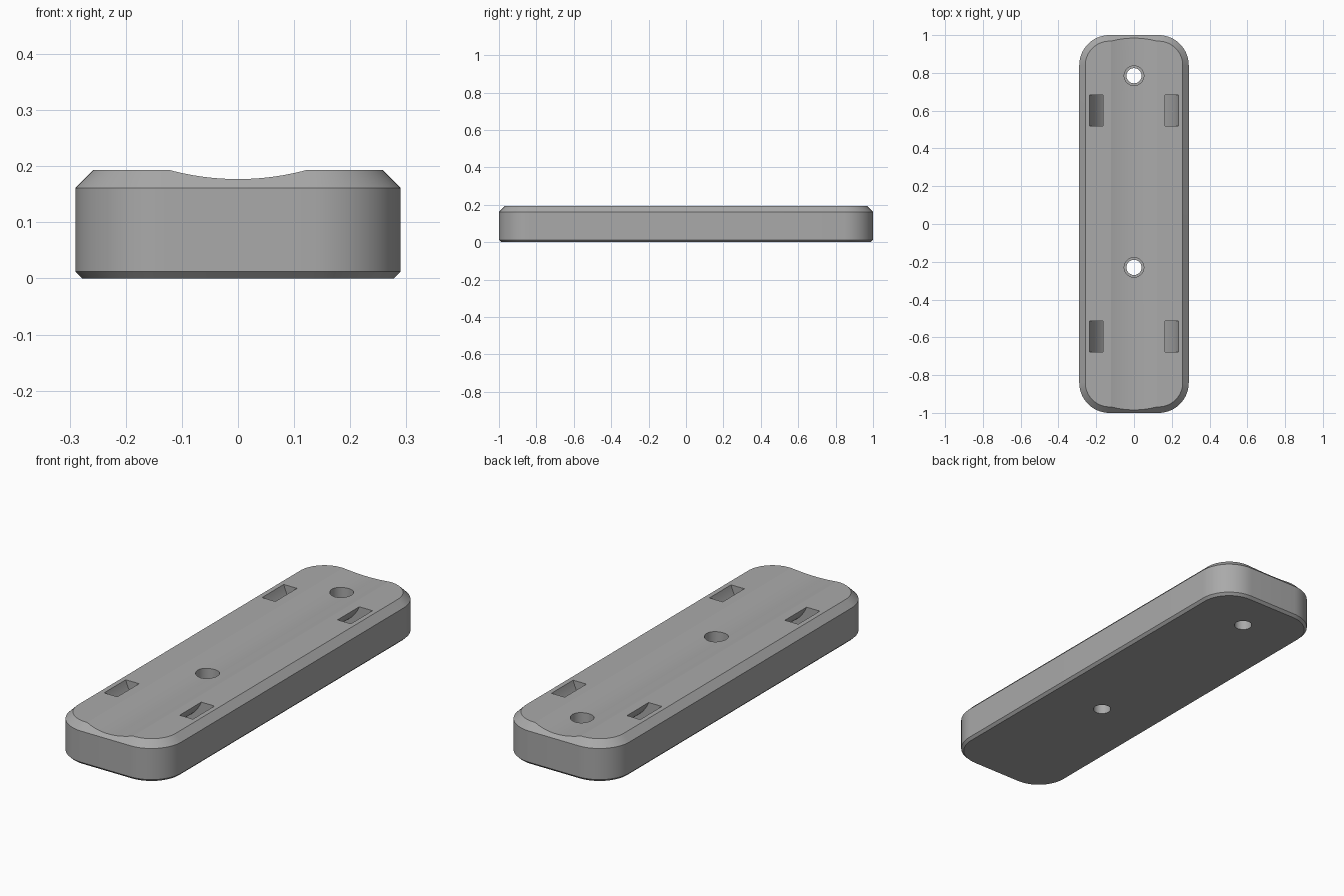
import bpy, bmesh, math

if "Cube" in bpy.data.objects:
    bpy.data.objects.remove(bpy.data.objects["Cube"], do_unlink=True)

HALF_W, HALF_L, HEIGHT, CORNER = 0.29, 1.0, 0.193, 0.16

grey = bpy.data.materials.new("plain grey")
grey.use_nodes = True
colour = (0.4, 0.4, 0.4, 1)
grey.diffuse_color = colour
grey.node_tree.nodes["Principled BSDF"].inputs["Base Color"].default_value = colour


def new_object(name, bm):
    bmesh.ops.recalc_face_normals(bm, faces=bm.faces)
    mesh = bpy.data.meshes.new(name)
    bm.to_mesh(mesh)
    bm.free()
    mesh.materials.append(grey)
    obj = bpy.data.objects.new(name, mesh)
    bpy.context.collection.objects.link(obj)
    return obj


def loft(name, rings, closed=False):
    """Skin matching rings of points; cap the ends or close into a loop."""
    bm = bmesh.new()
    loops = [[bm.verts.new(p) for p in ring] for ring in rings]
    pairs = list(zip(loops, loops[1:]))
    if closed:
        pairs.append((loops[-1], loops[0]))
    else:
        bm.faces.new(loops[0])
        bm.faces.new(loops[-1])
    for a, b in pairs:
        for i in range(len(a)):
            j = (i + 1) % len(a)
            bm.faces.new((a[i], a[j], b[j], b[i]))
    return new_object(name, bm)


def rounded_ring(inset, z, steps=16):
    r = CORNER - inset
    points = []
    for k, (sx, sy) in enumerate([(1, 1), (-1, 1), (-1, -1), (1, -1)]):
        for i in range(steps + 1):
            a = math.pi / 2 * (k + i / steps)
            points.append((sx * (HALF_W - CORNER) + r * math.cos(a),
                           sy * (HALF_L - CORNER) + r * math.sin(a), z))
    return points


def circle(radius, steps, y=0, z=0, flat=True):
    """Circle lying flat, or standing upright around the long axis."""
    angles = [2 * math.pi * i / steps for i in range(steps)]
    if flat:
        return [(radius * math.cos(a), y + radius * math.sin(a), z) for a in angles]
    return [(radius * math.cos(a), y, z + radius * math.sin(a)) for a in angles]


# Chamfered bar
body = loft("mounting_block", [rounded_ring(0.012, 0), rounded_ring(0, 0.012),
                               rounded_ring(0, HEIGHT - 0.032), rounded_ring(0.032, HEIGHT)])

# Shallow cradle groove along the top
R = 0.468
cutters = [loft("groove_cutter", [circle(R, 180, y, 0.177 + R, False) for y in (-1.2, 1.2)])]

# Counterbored screw holes
for y in (0.785, -0.23):
    cutters.append(loft("screw_hole_cutter", [circle(r, 48, y, z) for r, z in
                   ((0.04, -0.1), (0.04, 0.08), (0.052, 0.08), (0.052, 0.4))]))

# Curved strap channels that surface as a pair of slots
for y in (0.6, -0.595):
    a, b = y - 0.082, y + 0.082
    cutters.append(loft("strap_channel_cutter", [circle(r, 96, p, 0.26, False) for r, p in
                   ((0.178, a), (0.2445, a), (0.2445, b), (0.178, b))], closed=True))

bpy.context.view_layer.objects.active = body
for cutter in cutters:
    mod = body.modifiers.new(cutter.name, "BOOLEAN")
    mod.operation, mod.solver, mod.object = "DIFFERENCE", "EXACT", cutter
    bpy.ops.object.modifier_apply(modifier=mod.name)
    bpy.data.objects.remove(cutter, do_unlink=True)

bpy.ops.object.select_all(action="DESELECT")
body.select_set(True)
bpy.ops.object.shade_smooth_by_angle(angle=math.radians(12))
